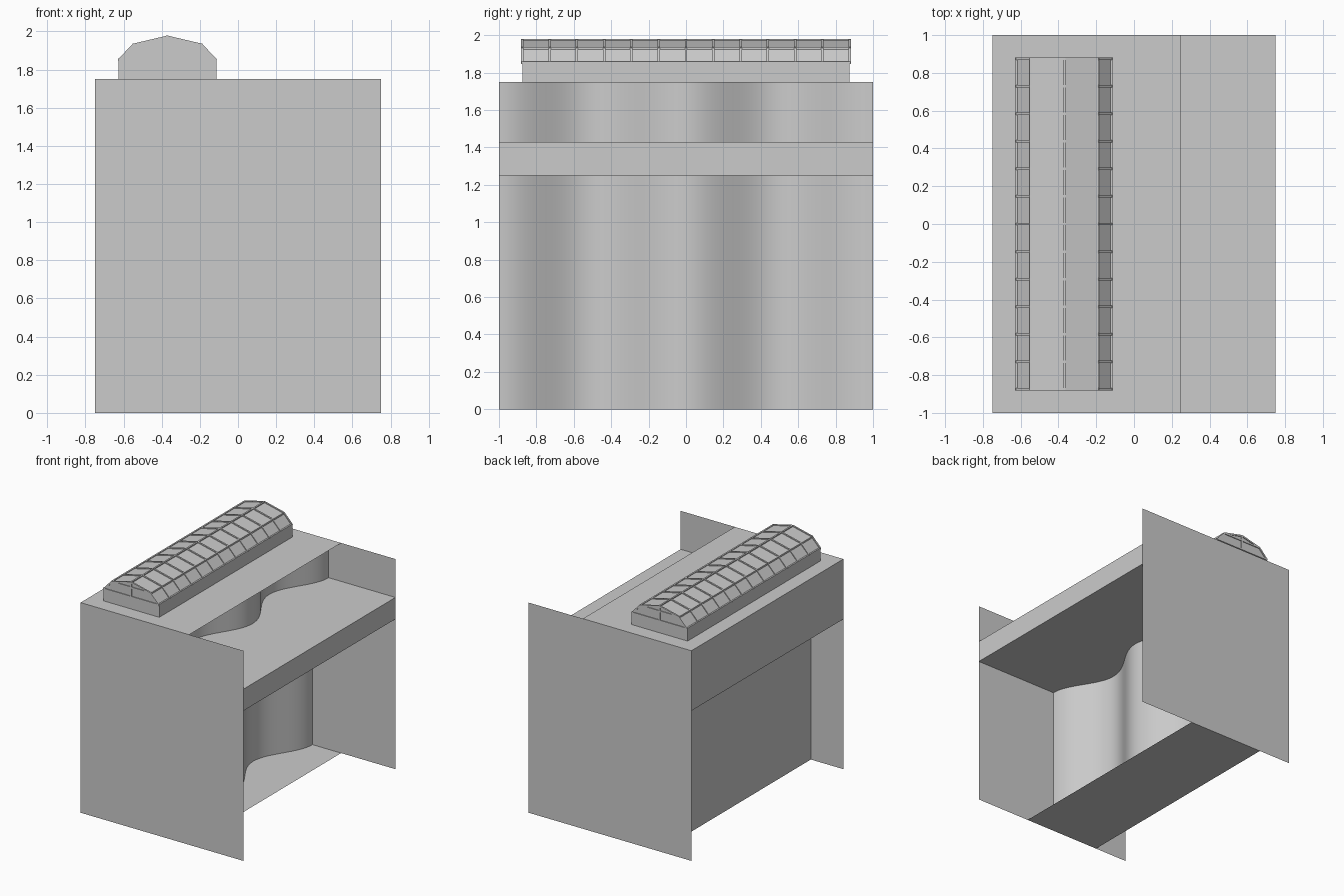
import bpy, bmesh, math
from mathutils import Vector, Matrix

if "Cube" in bpy.data.objects:
    bpy.data.objects.remove(bpy.data.objects["Cube"])

SEG = 64
YS = [-1 + 2 * i / SEG for i in range(SEG + 1)]


def finish(name, bm, smooth=False):
    me = bpy.data.meshes.new(name)
    bm.normal_update()
    bm.to_mesh(me)
    bm.free()
    if smooth:
        for p in me.polygons:
            p.use_smooth = True
    ob = bpy.data.objects.new(name, me)
    bpy.context.collection.objects.link(ob)
    return ob


def strip(name, rows, smooth=False):
    """Sheet made of a row of quads between paired points."""
    bm = bmesh.new()
    pairs = [(bm.verts.new(a), bm.verts.new(b)) for a, b in rows]
    for (a, b), (c, d) in zip(pairs, pairs[1:]):
        bm.faces.new((a, c, d, b))
    return finish(name, bm, smooth)


def slab(name, x0, x1, z0, z1=None):
    """Flat sheet spanning the full depth, level or upright."""
    z1 = z0 if z1 is None else z1
    return strip(name, [((x0, y, z0), (x1, y, z1)) for y in (-1, 1)])


def wave(y, centre):
    return centre + 0.098 * math.cos(2 * math.pi * y)


LOW, HIGH = -0.112, 0.037

# end walls
for name, y in (("front_wall", -1), ("back_wall", 1)):
    strip(name, [((x, y, 0), (x, y, 1.75)) for x in (-0.75, 0.75)])

# floor, roof, and straight panels
slab("floor", -0.45, 0.25, 0)
slab("roof", -0.75, 0.25, 1.75)
slab("ceiling", -0.75, 0.75, 1.25)
slab("canopy_fascia", 0.75, 0.75, 1.25, 1.43)
slab("rear_upper_panel", -0.75, -0.75, 1.25, 1.75)
slab("rear_lower_panel", -0.45, -0.45, 0, 1.25)

# wavy walls and the canopy top that meets the upper one
strip("wavy_lower_wall", [((wave(y, LOW), y, 0), (wave(y, LOW), y, 1.25)) for y in YS], True)
strip("wavy_upper_wall", [((wave(y, HIGH), y, 1.43), (wave(y, HIGH), y, 1.75)) for y in YS], True)
strip("canopy_top", [((wave(y, HIGH), y, 1.43), (0.75, y, 1.43)) for y in YS])

# skylight curb
CX, HL = -0.37, 0.875
bm = bmesh.new()
bmesh.ops.create_cube(bm, size=1, matrix=Matrix.Translation((CX, 0, 1.80))
                      @ Matrix.Diagonal((0.515, 2 * HL, 0.10, 1)))
finish("skylight_curb", bm)

# faceted glazing with gable ends
PROFILE = [(CX - 0.252, 1.852), (CX - 0.178, 1.930), (CX, 1.972),
           (CX + 0.178, 1.930), (CX + 0.252, 1.852)]
bm = bmesh.new()
a = [bm.verts.new((x, -HL, z)) for x, z in PROFILE]
b = [bm.verts.new((x, HL, z)) for x, z in PROFILE]
for i in range(4):
    bm.faces.new((a[i], a[i + 1], b[i + 1], b[i]))
bm.faces.new(a[::-1])
bm.faces.new(b)
finish("skylight_glazing", bm)

# glazing bars
bm = bmesh.new()


def bar(p, q, w=0.013):
    p, q = Vector(p), Vector(q)
    d = q - p
    rot = d.to_track_quat('Z', 'Y').to_matrix().to_4x4()
    bmesh.ops.create_cube(bm, size=1, matrix=Matrix.Translation((p + q) / 2) @ rot
                          @ Matrix.Diagonal((w, w, d.length + w * 0.5, 1)))


for x, z in PROFILE:
    bar((x, -HL, z), (x, HL, z))
for k in range(13):
    y = -HL + 2 * HL * k / 12
    for (x0, z0), (x1, z1) in zip(PROFILE, PROFILE[1:]):
        bar((x0, y, z0), (x1, y, z1))
for y in (-HL, HL):
    for i in (0, 1):
        bar((PROFILE[i][0], y, PROFILE[i][1]), (PROFILE[4 - i][0], y, PROFILE[i][1]))
    bar((CX, y, 1.852), (CX, y, 1.972))
finish("skylight_bars", bm)
